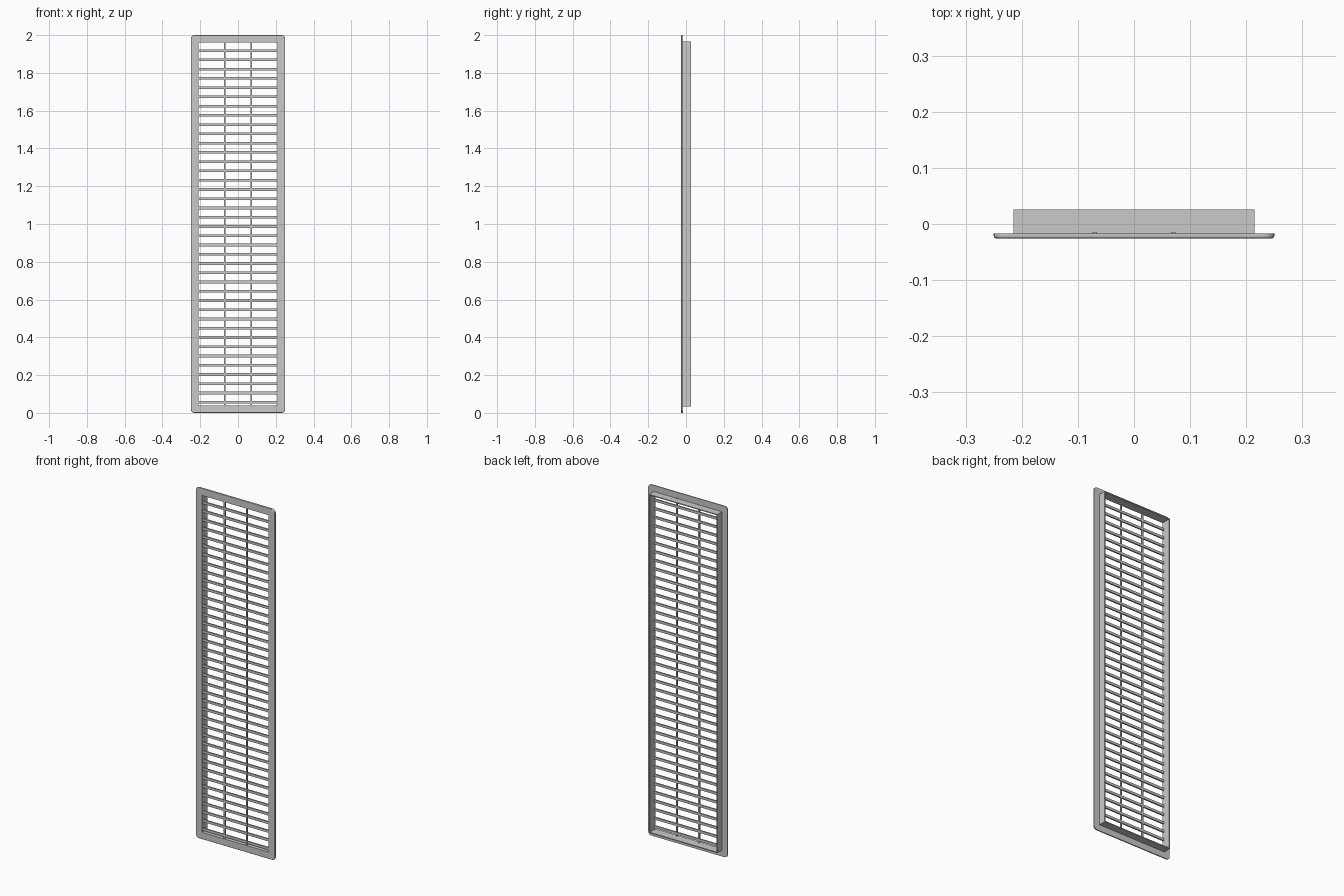
import bpy, bmesh, math
from mathutils import Matrix, Vector

old = bpy.data.objects.get("Cube")
if old:
    bpy.data.objects.remove(old, do_unlink=True)

GREY = (0.59, 0.59, 0.59, 1.0)
metal = bpy.data.materials.new("grey metal")
metal.use_nodes = True
metal.diffuse_color = GREY
metal.node_tree.nodes["Principled BSDF"].inputs["Base Color"].default_value = GREY

MID_Z = 1.0
FRONT, BACK = -0.0255, 0.0255
FLANGE_BACK = -0.0165
OPEN_X, OPEN_Z = 0.210, 0.960


def finish(name, bm):
    bmesh.ops.recalc_face_normals(bm, faces=bm.faces)
    mesh = bpy.data.meshes.new(name)
    bm.to_mesh(mesh)
    bm.free()
    mesh.materials.append(metal)
    obj = bpy.data.objects.new(name, mesh)
    bpy.context.collection.objects.link(obj)
    return obj


def rectangle(hx, hz, y, radius, segments):
    """Rounded rectangle around the opening, facing the front."""
    points = []
    for i, (sx, sz) in enumerate([(1, 1), (-1, 1), (-1, -1), (1, -1)]):
        for s in range(segments + 1):
            a = (i + s / max(segments, 1)) * math.pi / 2
            points.append(Vector((sx * (hx - radius) + radius * math.cos(a), y,
                                  MID_Z + sz * (hz - radius) + radius * math.sin(a))))
    return points


def ring(name, sections, segments):
    """Frame whose cross-section is a closed list of (half x, half z, y, radius)."""
    bm = bmesh.new()
    loops = [[bm.verts.new(p) for p in rectangle(*s, segments)] for s in sections]
    for a, b in zip(loops, loops[1:] + loops[:1]):
        for i in range(len(a)):
            j = (i + 1) % len(a)
            bm.faces.new((a[i], a[j], b[j], b[i]))
    return finish(name, bm)


def box(bm, centre, size):
    matrix = Matrix.Translation(centre) @ Matrix.Diagonal((*size, 1))
    bmesh.ops.create_cube(bm, size=1, matrix=matrix)


# Front flange with rounded corners and a softened front edge
BEVEL, CORNER = 0.004, 0.02
profile = [(OPEN_X, OPEN_Z, FLANGE_BACK, 0.0005),
           (0.25, 1.0, FLANGE_BACK, CORNER)]
for k in range(5):
    a = k / 4 * math.pi / 2
    inset = BEVEL * (1 - math.cos(a))
    profile.append((0.25 - inset, 1.0 - inset,
                    FRONT + BEVEL * (1 - math.sin(a)), CORNER - inset))
profile.append((OPEN_X, OPEN_Z, FRONT, 0.0005))
flange = ring("front_flange", profile, 6)
bpy.ops.object.select_all(action="DESELECT")
flange.select_set(True)
bpy.context.view_layer.objects.active = flange
bpy.ops.object.shade_smooth_by_angle(angle=math.radians(35))
flange.modifiers.new("flat_faces", "WEIGHTED_NORMAL").keep_sharp = True

# Thin square sleeve behind the flange
ring("rear_sleeve", [(OPEN_X, OPEN_Z, FLANGE_BACK, 0), (0.215, 0.965, FLANGE_BACK, 0),
                     (0.215, 0.965, BACK, 0), (OPEN_X, OPEN_Z, BACK, 0)], 0)

# Level slats across the opening, just behind the front face
SLATS = 39
bm = bmesh.new()
for k in range(SLATS):
    box(bm, (0, -0.0175, 0.056 + k * 0.049), (2 * OPEN_X + 0.004, 0.008, 0.014))
finish("slats", bm)

# Two upright bars crossing the slats
for side, x in (("left", 0.07), ("right", -0.07)):
    bm = bmesh.new()
    box(bm, (x, -0.019, MID_Z), (0.008, 0.009, 1.936))
    finish(side + "_upright_bar", bm)
